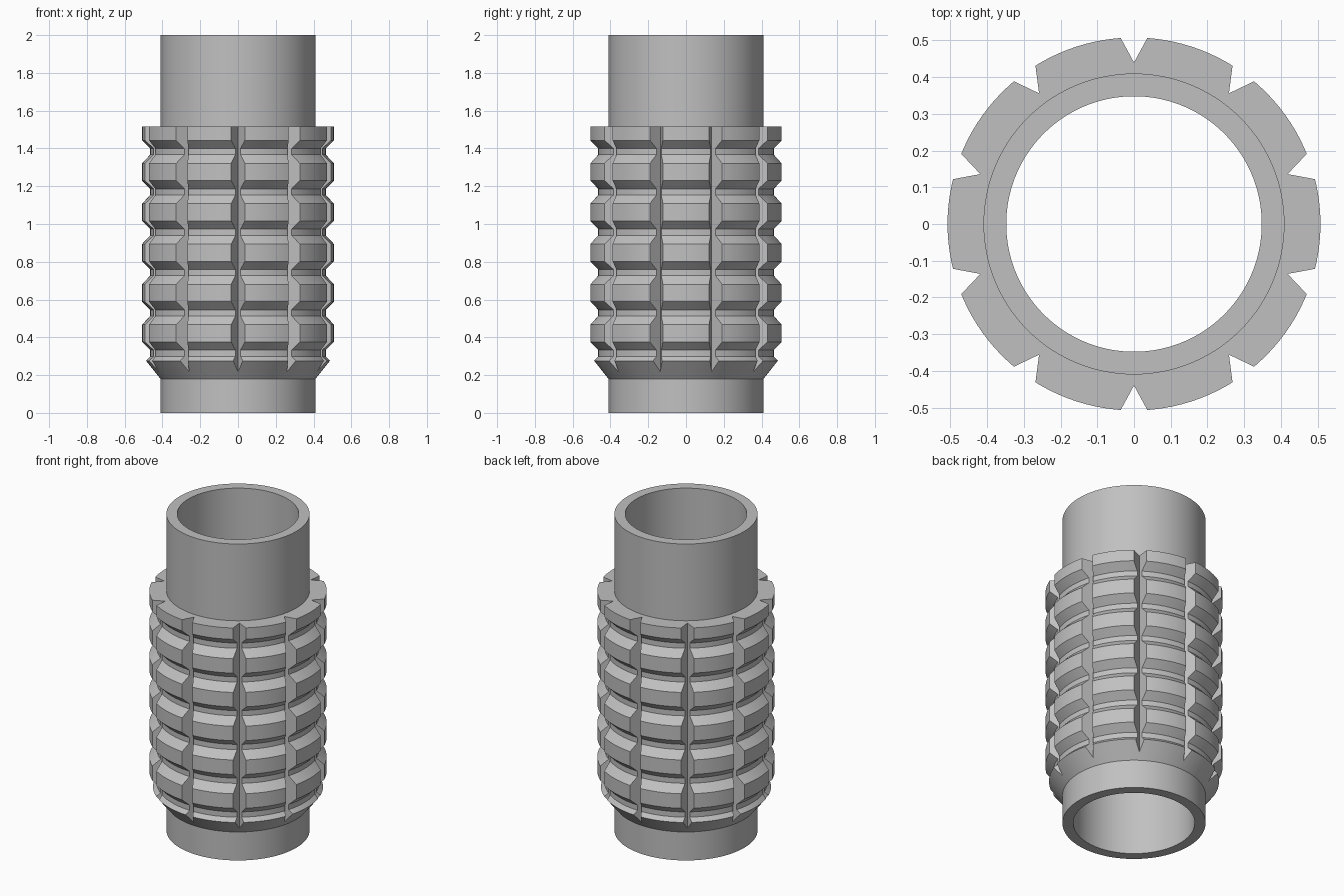
import bpy
import bmesh
from math import cos, sin, radians, tau
from mathutils import Matrix

cube = bpy.data.objects.get("Cube")
if cube:
    bpy.data.objects.remove(cube, do_unlink=True)

SEGMENTS = 120
BORE, TUBE, GROOVE, LIP = 0.348, 0.41, 0.465, 0.508
NOTCHES, NOTCH_ROOT = 10, 0.44

grey = bpy.data.materials.new("plain grey")
grey.use_nodes = True
grey.diffuse_color = (0.53, 0.53, 0.53, 1)
grey.node_tree.nodes["Principled BSDF"].inputs["Base Color"].default_value = grey.diffuse_color


def make_object(name, bm):
    bmesh.ops.recalc_face_normals(bm, faces=bm.faces)
    mesh = bpy.data.meshes.new(name)
    bm.to_mesh(mesh)
    bm.free()
    mesh.materials.append(grey)
    obj = bpy.data.objects.new(name, mesh)
    bpy.context.collection.objects.link(obj)
    return obj


def lathe(name, profile):
    """Revolve a closed (radius, height) profile around z."""
    bm = bmesh.new()
    rings = []
    for i in range(SEGMENTS):
        a = tau * i / SEGMENTS
        rings.append([bm.verts.new((r * cos(a), r * sin(a), z)) for r, z in profile])
    n = len(profile)
    for i in range(SEGMENTS):
        a, b = rings[i], rings[(i + 1) % SEGMENTS]
        for j in range(n):
            k = (j + 1) % n
            bm.faces.new((a[j], b[j], b[k], a[k]))
    return make_object(name, bm)


# Tube outline with a thick sleeve, ringed by six grooves
profile = [(BORE, 2), (TUBE, 2), (TUBE, 1.515), (LIP, 1.515)]
for i in range(6):
    z = 1.443 - 0.2135 * i
    profile += [(LIP, z), (GROOVE, z - 0.043), (GROOVE, z - 0.076)]
    if i < 5:
        profile.append((LIP, z - 0.122))
# Tapered lower end, bottom collar and bore
profile += [(0.487, 0.276), (TUBE, 0.18), (TUBE, 0), (BORE, 0)]
body = lathe("ribbed_sleeve_tube", profile)

# V-shaped lengthwise notches
bm = bmesh.new()
for i in range(NOTCHES):
    turn = Matrix.Rotation(radians(90) + tau * i / NOTCHES, 3, "Z")
    triangle = [(NOTCH_ROOT, 0), (0.6, 0.087), (0.6, -0.087)]
    low, high = ([bm.verts.new(turn @ Matrix.Identity(3).col[0] * 0) for _ in triangle] for _ in range(2))
    for ring, z in ((low, 0.1), (high, 1.6)):
        for vert, (x, y) in zip(ring, triangle):
            vert.co = (x, y, z)
            vert.co = turn @ vert.co
    bm.faces.new(low)
    bm.faces.new(high)
    for j in range(3):
        k = (j + 1) % 3
        bm.faces.new((low[j], low[k], high[k], high[j]))
cutter = make_object("notch_cutter", bm)
cutter.hide_render = True

cut = body.modifiers.new("notches", "BOOLEAN")
cut.operation = "DIFFERENCE"
cut.solver = "EXACT"
cut.object = cutter

# Bake the cut, then smooth the round faces only
bpy.ops.object.select_all(action="DESELECT")
bpy.context.view_layer.objects.active = body
body.select_set(True)
bpy.ops.object.modifier_apply(modifier=cut.name)
bpy.data.objects.remove(cutter, do_unlink=True)
bpy.ops.object.shade_smooth_by_angle(angle=radians(25))
